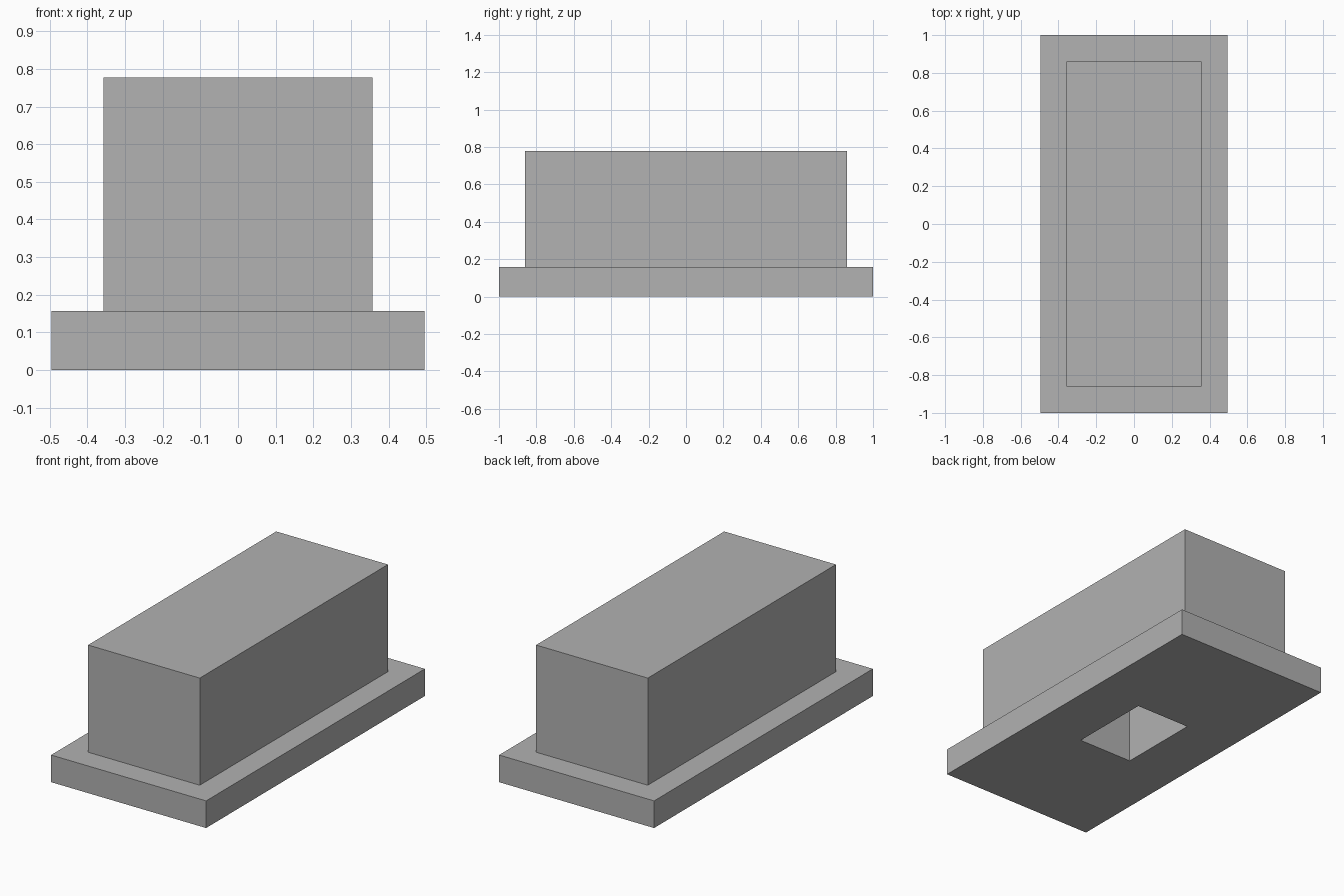
import bpy
import bmesh
from mathutils import Vector

if "Cube" in bpy.data.objects:
    bpy.data.objects.remove(bpy.data.objects["Cube"], do_unlink=True)

BASE = Vector((0.992, 2.0, 0.157))
BLOCK = Vector((0.715, 1.72, 0.777))
SOCKET = Vector((0.35, 0.49, 0.46))

grey = bpy.data.materials.new("mid_grey")
grey.use_nodes = True
colour = (0.445, 0.445, 0.445, 1)
grey.diffuse_color = colour
grey.node_tree.nodes["Principled BSDF"].inputs["Base Color"].default_value = colour


def step_face(bm, face, size, level):
    """Inset a horizontal face to the given size, then push it to a level."""
    bmesh.ops.inset_region(bm, faces=[face], thickness=0.1)
    for v in face.verts:
        v.co.x = size.x / 2 if v.co.x > 0 else -size.x / 2
        v.co.y = size.y / 2 if v.co.y > 0 else -size.y / 2
    result = bmesh.ops.extrude_discrete_faces(bm, faces=[face])
    for v in result["faces"][0].verts:
        v.co.z = level


# Flange plate
bm = bmesh.new()
bmesh.ops.create_cube(bm, size=1)
bmesh.ops.scale(bm, vec=BASE, verts=bm.verts)
bmesh.ops.translate(bm, vec=(0, 0, BASE.z / 2), verts=bm.verts)
bm.normal_update()
top = max(bm.faces, key=lambda f: f.normal.z)
bottom = min(bm.faces, key=lambda f: f.normal.z)

# Raised block on top, blind rectangular socket underneath
step_face(bm, top, BLOCK, BLOCK.z)
step_face(bm, bottom, SOCKET, SOCKET.z)
bmesh.ops.recalc_face_normals(bm, faces=bm.faces)

mesh = bpy.data.meshes.new("flanged_block")
bm.to_mesh(mesh)
bm.free()
mesh.materials.append(grey)
bpy.context.collection.objects.link(bpy.data.objects.new("flanged_block", mesh))
